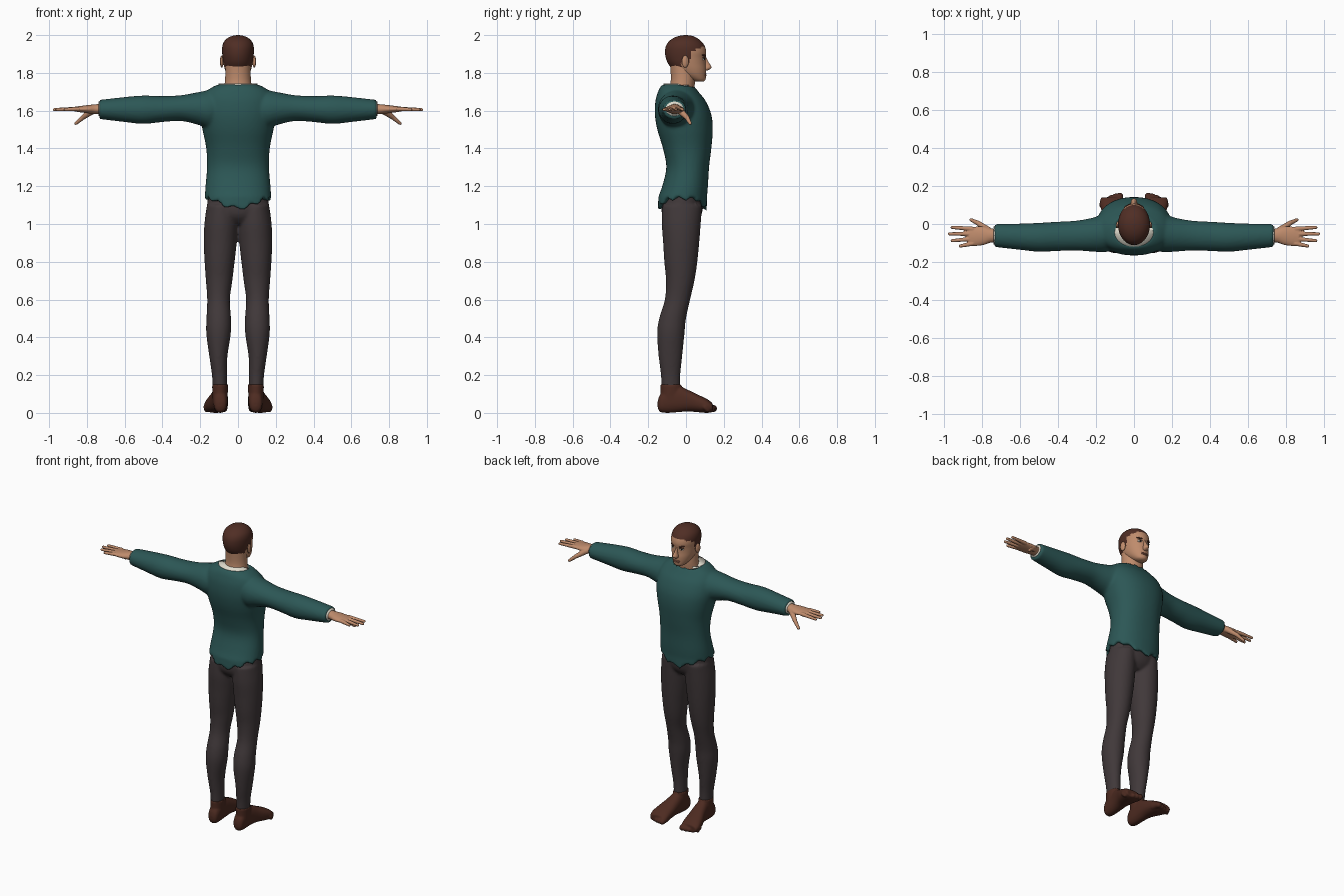
import bpy, bmesh, math
from mathutils import Vector, Matrix

if "Cube" in bpy.data.objects:
    bpy.data.objects.remove(bpy.data.objects["Cube"])


def colour(name, rgb):
    m = bpy.data.materials.new(name)
    m.use_nodes = True
    m.diffuse_color = (*rgb, 1)
    shader = m.node_tree.nodes["Principled BSDF"]
    shader.inputs["Base Color"].default_value = (*rgb, 1)
    shader.inputs["Roughness"].default_value = 0.8
    return m


GREEN = colour("shirt green", (0.025, 0.095, 0.092))
CHARCOAL = colour("trouser charcoal", (0.052, 0.040, 0.042))
LEATHER = colour("shoe brown", (0.075, 0.024, 0.015))
HAIR = colour("hair brown", (0.080, 0.027, 0.018))
SKIN = colour("skin", (0.52, 0.26, 0.15))
CREAM = colour("lining cream", (0.75, 0.72, 0.62))
LIP = colour("lip", (0.36, 0.14, 0.09))
DARK = colour("iris dark", (0.025, 0.015, 0.012))


def spline(a, b, c, d, t):
    return 0.5 * (2 * b + (c - a) * t + (2 * a - 5 * b + 4 * c - d) * t * t
                  + (3 * b - a - 3 * c + d) * t ** 3)


def loft(bm, axis, stations, side=1, n=40, steps=4, square=1.0):
    """Smooth skin over rings (position, low a, high a, low b, high b)."""
    last = len(stations) - 1
    rows = []
    for i in range(last):
        near = [stations[min(max(j, 0), last)] for j in range(i - 1, i + 3)]
        rows += [[spline(*v, s / steps) for v in zip(*near)] for s in range(steps)]
    rows.append(stations[last])
    k = "xyz".index(axis)
    others = [j for j in range(3) if j != k]

    def place(t, a, b):
        p = Vector()
        p[k], p[others[0]], p[others[1]] = t, a, b
        p.x *= side
        return bm.verts.new(p)

    def power(v):
        return math.copysign(abs(v) ** square, v)

    rings = []
    for t, a0, a1, b0, b1 in rows:
        angles = [2 * math.pi * j / n for j in range(n)]
        rings.append([place(t, (a0 + a1) / 2 + (a1 - a0) / 2 * power(math.cos(w)),
                            (b0 + b1) / 2 + (b1 - b0) / 2 * power(math.sin(w)))
                      for w in angles])
    for low, high in zip(rings, rings[1:]):
        for j in range(n):
            bm.faces.new((low[j], low[j - 1], high[j - 1], high[j]))
    for ring, (t, a0, a1, b0, b1) in ((rings[0], rows[0]), (rings[-1], rows[-1])):
        hub = place(t, (a0 + a1) / 2, (b0 + b1) / 2)
        for j in range(n):
            bm.faces.new((ring[j], ring[j - 1], hub))
    return rings


def sym(rows):
    return [(z, -r, r, back, front) for z, r, back, front in rows]


def ball(bm, centre, size, turn=0.0, tilt=0.0):
    m = (Matrix.Translation(centre) @ Matrix.Rotation(turn, 4, "Z")
         @ Matrix.Rotation(tilt, 4, "Y") @ Matrix.Diagonal((*size, 1)))
    bmesh.ops.create_uvsphere(bm, u_segments=20, v_segments=12, radius=1, matrix=m)


def digit(bm, p, q, r0, r1):
    p, q = Vector(p), Vector(q)
    d = q - p
    m = Matrix.Translation((p + q) / 2) @ d.to_track_quat("Z", "Y").to_matrix().to_4x4()
    bmesh.ops.create_cone(bm, cap_ends=True, segments=16, radius1=r0, radius2=r1,
                          depth=d.length, matrix=m)
    ball(bm, p, (r0,) * 3)
    ball(bm, q, (r1,) * 3)


def finish(bm, name, mats, pair=False, voxel=0, smooth=4):
    bmesh.ops.recalc_face_normals(bm, faces=bm.faces)
    for f in bm.faces:
        f.smooth = True
    mesh = bpy.data.meshes.new(name)
    bm.to_mesh(mesh)
    bm.free()
    for m in mats:
        mesh.materials.append(m)
    ob = bpy.data.objects.new(name, mesh)
    bpy.context.collection.objects.link(ob)
    if pair:
        mirror = ob.modifiers.new("Mirror", "MIRROR")
        mirror.use_mirror_merge = False
    if voxel:
        blend = ob.modifiers.new("Blend", "REMESH")
        blend.mode, blend.voxel_size, blend.use_smooth_shade = "VOXEL", voxel, True
        relax = ob.modifiers.new("Relax", "SMOOTH")
        relax.factor, relax.iterations = 0.5, smooth
    return ob


# Shirt: torso with ragged hem, and both sleeves
bm = bmesh.new()
rings = loft(bm, "z", sym([
    (1.135, .176, -.150, .110), (1.20, .172, -.126, .116), (1.30, .164, -.104, .122),
    (1.40, .168, -.122, .134), (1.50, .188, -.152, .142), (1.58, .200, -.165, .134),
    (1.65, .195, -.162, .105), (1.695, .175, -.150, .070), (1.722, .140, -.138, .050),
    (1.738, .108, -.124, .045)]), n=48, square=0.9)
for j, v in enumerate(rings[0]):
    w = 2 * math.pi * j / 48
    v.co.z -= 0.055 * abs(math.sin(w)) ** 4 + 0.012 * math.sin(j * 1.57)
for v in rings[-1]:
    v.co.z -= 0.03 * max(0, v.co.y + 0.04) / 0.085
for s in (1, -1):
    loft(bm, "x", [
        (.08, -.13, .05, 1.52, 1.70), (.15, -.148, .055, 1.505, 1.708),
        (.21, -.146, .035, 1.525, 1.698), (.30, -.140, .018, 1.545, 1.682),
        (.40, -.142, .012, 1.540, 1.677), (.50, -.146, .006, 1.530, 1.680),
        (.60, -.136, .002, 1.540, 1.672), (.735, -.121, 0, 1.556, 1.657)], side=s)
finish(bm, "shirt", [GREEN], voxel=0.009)

# Pale linings at the neck and cuffs
bm = bmesh.new()
rings = loft(bm, "z", sym([(1.70, .100, -.118, .03), (1.744, .102, -.120, .03)]))
for v in rings[-1]:
    v.co.z -= 0.04 * max(0, v.co.y + 0.04) / 0.07
finish(bm, "collar_lining", [CREAM])
bm = bmesh.new()
loft(bm, "x", [(.70, -.108, -.014, 1.572, 1.648), (.739, -.108, -.014, 1.572, 1.648)])
finish(bm, "cuff_linings", [CREAM], pair=True)

# Trousers: hips and both legs
bm = bmesh.new()
loft(bm, "z", sym([(1.0, .10, -.085, .045), (1.04, .15, -.122, .078),
                   (1.10, .163, -.130, .092), (1.18, .155, -.105, .095)]))
for s in (1, -1):
    loft(bm, "z", [
        (.12, .057, .133, -.130, -.030), (.20, .058, .138, -.133, -.030),
        (.30, .056, .152, -.145, -.020), (.42, .038, .168, -.153, -.008),
        (.50, .037, .167, -.142, .000), (.60, .043, .163, -.112, .022),
        (.70, .030, .170, -.106, .045), (.80, .018, .177, -.115, .060),
        (.90, .007, .181, -.121, .070), (1.0, .002, .178, -.128, .078),
        (1.10, .010, .165, -.125, .085)], side=s)
finish(bm, "trousers", [CHARCOAL], voxel=0.009)

# Feet: ankle, sole and rounded toes
bm = bmesh.new()
loft(bm, "z", [(.06, .056, .134, -.138, -.01), (.11, .054, .136, -.135, -.018),
               (.15, .053, .137, -.136, -.025)])
loft(bm, "y", [
    (-.150, .08, .105, .03, .06), (-.138, .063, .125, .006, .095),
    (-.10, .056, .132, 0, .13), (-.04, .054, .138, .004, .142),
    (.01, .053, .150, .008, .122), (.06, .053, .168, .004, .098),
    (.11, .055, .180, 0, .074), (.14, .062, .172, .004, .052)], square=0.85)
for i in range(5):
    r = 0.021 - 0.002 * i
    digit(bm, (.075 + .024 * i, .10, .03), (.075 + .023 * i, .146 - .004 * i * i / 2, r + .002),
          r, r * 0.9)
finish(bm, "feet", [LEATHER], pair=True, voxel=0.006, smooth=2)

# Hands: palm, four fingers and a lowered thumb
bm = bmesh.new()
loft(bm, "x", [(.68, -.096, -.028, 1.582, 1.638), (.75, -.097, -.024, 1.582, 1.634),
               (.79, -.110, -.014, 1.586, 1.630), (.84, -.116, -.014, 1.592, 1.624),
               (.87, -.108, -.022, 1.598, 1.620)])
for base, x, y in ((-.026, .958, -.018), (-.052, .972, -.052),
                   (-.078, .958, -.088), (-.103, .915, -.116)):
    digit(bm, (.85, base, 1.609), (x, y, 1.606), .0125, .0085)
digit(bm, (.77, -.032, 1.60), (.82, .004, 1.565), .019, .013)
digit(bm, (.82, .004, 1.565), (.858, .022, 1.533), .013, .009)
finish(bm, "hands", [SKIN], pair=True, voxel=0.004, smooth=2)

# Neck
bm = bmesh.new()
loft(bm, "z", sym([(1.68, .085, -.10, .04), (1.72, .074, -.088, .044),
                   (1.77, .068, -.080, .048), (1.85, .066, -.085, .04)]))
finish(bm, "neck", [SKIN])


# Head, with hair above a stepped hairline
def hairline(y):
    for limit, z in ((-.025, 1.822), (.022, 1.855), (.05, 1.915), (.08, 1.928)):
        if y < limit:
            return z
    return 1.940


bm = bmesh.new()
loft(bm, "z", sym([
    (1.754, .020, .05, .092), (1.764, .038, .02, .103), (1.79, .058, -.035, .106),
    (1.82, .070, -.072, .107), (1.85, .077, -.095, .104), (1.88, .081, -.107, .104),
    (1.91, .084, -.111, .107), (1.94, .083, -.107, .100), (1.965, .074, -.092, .083),
    (1.985, .054, -.065, .058), (1.996, .029, -.035, .032), (2.0, .004, -.005, .004)]),
    n=72, steps=5)
for f in bm.faces:
    c = f.calc_center_median()
    f.material_index = int(c.z > hairline(c.y))
finish(bm, "head", [SKIN, HAIR])

# Nose and ears
bm = bmesh.new()
loft(bm, "z", sym([(1.812, .010, .09, .110), (1.818, .016, .085, .124),
                   (1.830, .017, .085, .135), (1.850, .011, .085, .124),
                   (1.875, .008, .08, .110), (1.892, .007, .08, .104)]), n=24)
finish(bm, "nose", [SKIN])
bm = bmesh.new()
ball(bm, (.086, -.004, 1.86), (.009, .019, .032), turn=0.25)
finish(bm, "ears", [SKIN], pair=True)

# Eyes, brows and mouth
for name, mat, centre, size, tilt in (
        ("eye_whites", CREAM, (.034, .094, 1.873), (.014, .004, .006), 0),
        ("irises", DARK, (.033, .097, 1.873), (.006, .003, .006), 0),
        ("eyelids", DARK, (.034, .096, 1.879), (.016, .004, .0025), 0),
        ("eyebrows", HAIR, (.035, .096, 1.892), (.021, .005, .005), -0.15)):
    bm = bmesh.new()
    ball(bm, centre, size, turn=-0.53, tilt=tilt)
    finish(bm, name, [mat], pair=True)
bm = bmesh.new()
for z in (1.794, 1.786):
    ball(bm, (0, .101, z), (.024, .009, .005))
finish(bm, "lips", [LIP])
